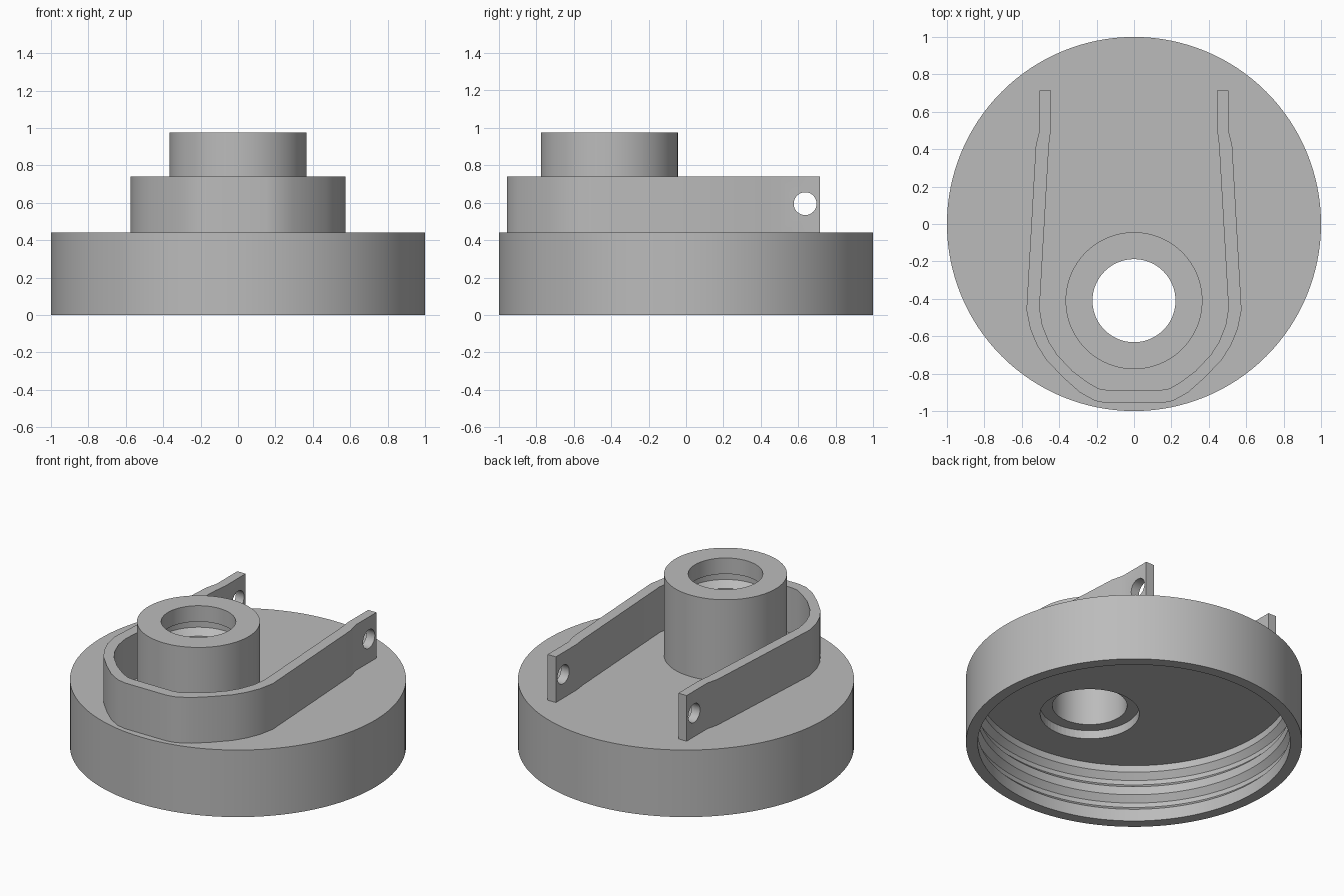
import bpy
import bmesh
import math

cube = bpy.data.objects.get("Cube")
if cube:
    bpy.data.objects.remove(cube, do_unlink=True)

grey = bpy.data.materials.new("plain grey")
grey.use_nodes = True
grey.diffuse_color = (0.5, 0.5, 0.5, 1)
grey.node_tree.nodes["Principled BSDF"].inputs["Base Color"].default_value = (0.5, 0.5, 0.5, 1)


def finish(bm, name, location=(0, 0, 0)):
    bmesh.ops.recalc_face_normals(bm, faces=bm.faces)
    mesh = bpy.data.meshes.new(name)
    bm.to_mesh(mesh)
    bm.free()
    obj = bpy.data.objects.new(name, mesh)
    obj.location = location
    mesh.materials.append(grey)
    bpy.context.collection.objects.link(obj)
    return obj


def lathe(name, profile, closed, location=(0, 0, 0), steps=128):
    """Spin an (r, z) profile around the z axis."""
    bm = bmesh.new()
    verts = [bm.verts.new((r, 0, z)) for r, z in profile]
    edges = [bm.edges.new(pair) for pair in zip(verts, verts[1:])]
    if closed:
        edges.append(bm.edges.new((verts[-1], verts[0])))
    bmesh.ops.spin(bm, geom=verts + edges, cent=(0, 0, 0), axis=(0, 0, 1),
                   angle=math.tau, steps=steps, use_duplicate=False)
    bmesh.ops.remove_doubles(bm, verts=bm.verts, dist=1e-5)
    return finish(bm, name, location)


def cut(obj, cutter):
    cutter.hide_render = True
    cutter.hide_viewport = True
    cutter.display_type = "WIRE"
    mod = obj.modifiers.new("hole", "BOOLEAN")
    mod.operation = "DIFFERENCE"
    mod.solver = "EXACT"
    mod.object = cutter


def smooth(obj):
    bpy.ops.object.select_all(action="DESELECT")
    obj.select_set(True)
    bpy.context.view_layer.objects.active = obj
    bpy.ops.object.shade_smooth_by_angle(angle=math.radians(25))


def rod(name, radius, depth, location, rotation=(0, 0, 0)):
    bpy.ops.mesh.primitive_cylinder_add(vertices=64, radius=radius, depth=depth,
                                        location=location, rotation=rotation)
    obj = bpy.context.object
    obj.name = name
    obj.data.materials.append(grey)
    return obj


SPOUT_Y = -0.41
PLATE_TOP = 0.44
CEILING = 0.38

# Cap: hollow underneath, with two thread grooves in the skirt
inner, groove = 0.93, 0.96
profile = [(0, PLATE_TOP), (1, PLATE_TOP), (1, 0), (inner, 0)]
for z in (0.08, 0.235):
    profile += [(inner, z), (groove, z + 0.03), (groove, z + 0.06), (inner, z + 0.10)]
profile += [(inner, CEILING), (0, CEILING)]
cap = lathe("cap", profile, False)
smooth(cap)
cut(cap, rod("spout_hole_cutter", 0.295, 0.4, (0, SPOUT_Y, PLATE_TOP)))

# Spout: thick tube with a seal groove below the lip
spout = lathe("spout", [
    (0.366, 0.435), (0.366, 0.975), (0.222, 0.975), (0.222, 0.87),
    (0.262, 0.865), (0.262, 0.815), (0.222, 0.775), (0.222, 0.435)],
    True, (0, SPOUT_Y, 0))
smooth(spout)

# Guard wall: U-shaped band open at the back, mirrored from its left half
outside = [(0.505, 0.715), (0.505, 0.5), (0.525, 0.42), (0.575, -0.46), (0.555, -0.56),
           (0.52, -0.645), (0.47, -0.725), (0.38, -0.82), (0.29, -0.9), (0.21, -0.945),
           (0.15, -0.957)]
inside = [(0.445, 0.715), (0.445, 0.5), (0.455, 0.42), (0.505, -0.45), (0.49, -0.54),
          (0.455, -0.63), (0.41, -0.7), (0.33, -0.785), (0.25, -0.845), (0.19, -0.88),
          (0.14, -0.888)]


def both_sides(half):
    return half + [(-x, y) for x, y in reversed(half)]


bm = bmesh.new()
outer_row = [bm.verts.new((x, y, PLATE_TOP - 0.005)) for x, y in both_sides(outside)]
inner_row = [bm.verts.new((x, y, PLATE_TOP - 0.005)) for x, y in both_sides(inside)]
for i in range(len(outer_row) - 1):
    bm.faces.new((outer_row[i], outer_row[i + 1], inner_row[i + 1], inner_row[i]))
top = bmesh.ops.extrude_face_region(bm, geom=bm.faces[:])["geom"]
bmesh.ops.translate(bm, vec=(0, 0, 0.305),
                    verts=[v for v in top if isinstance(v, bmesh.types.BMVert)])
wall = finish(bm, "guard_wall")
smooth(wall)
cut(wall, rod("pin_hole_cutter", 0.061, 1.4, (0, 0.637, 0.595), (0, math.pi / 2, 0)))
